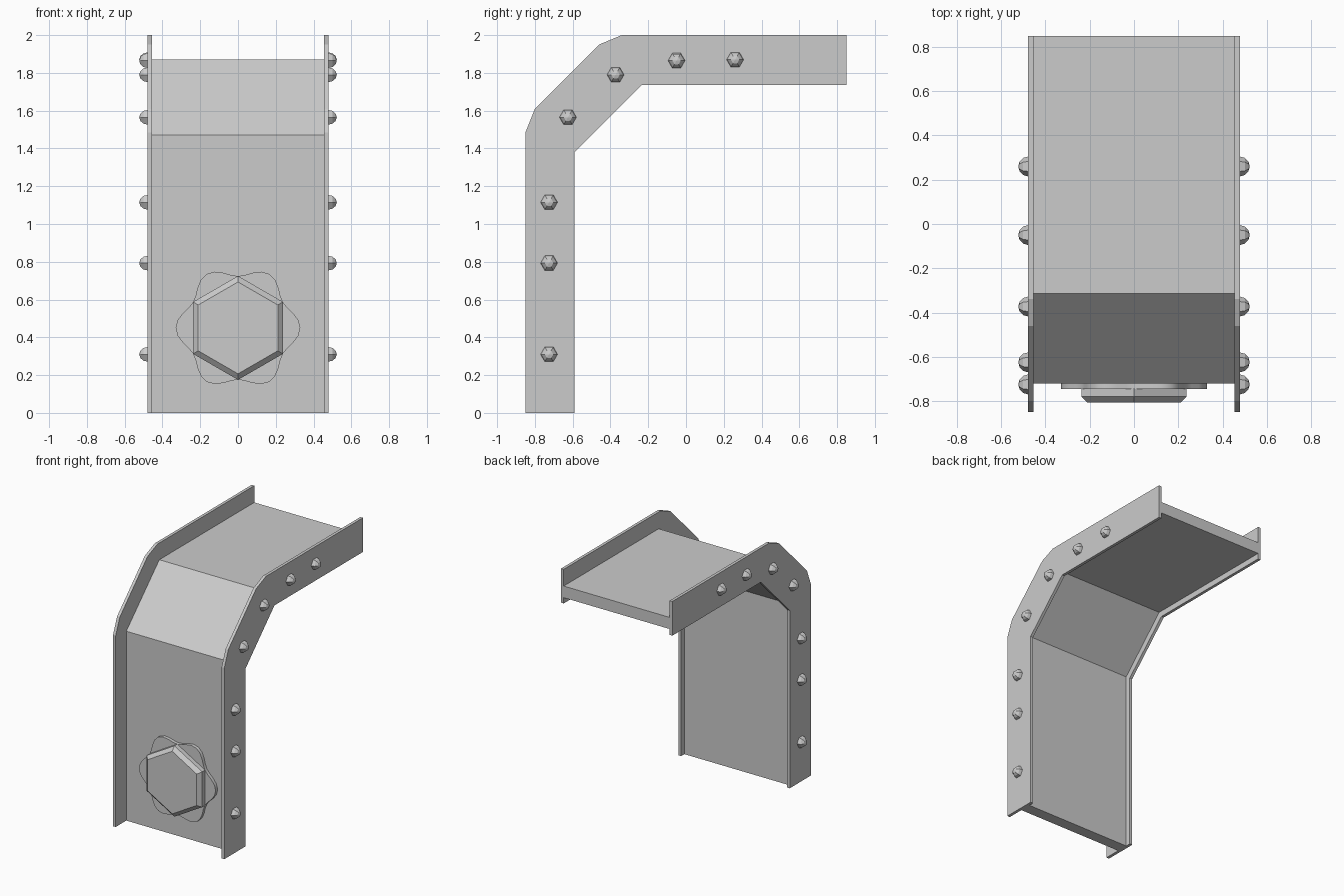
import bpy, bmesh
from math import cos, sin, pi, radians
from mathutils import Matrix

cube = bpy.data.objects.get("Cube")
if cube:
    bpy.data.objects.remove(cube)

GREY = (0.6, 0.6, 0.6, 1)
steel = bpy.data.materials.new("grey_steel")
steel.use_nodes = True
steel.diffuse_color = GREY
steel.node_tree.nodes["Principled BSDF"].inputs["Base Color"].default_value = GREY


def finish(name, bm):
    bmesh.ops.recalc_face_normals(bm, faces=bm.faces)
    mesh = bpy.data.meshes.new(name)
    bm.to_mesh(mesh)
    bm.free()
    mesh.materials.append(steel)
    obj = bpy.data.objects.new(name, mesh)
    bpy.context.collection.objects.link(obj)
    return obj


def loft(name, rings):
    """Solid through matching rings of points, capped at both ends."""
    bm = bmesh.new()
    loops = [[bm.verts.new(p) for p in ring] for ring in rings]
    for a, b in zip(loops, loops[1:]):
        for i in range(len(a)):
            j = (i + 1) % len(a)
            bm.faces.new((a[i], a[j], b[j], b[i]))
    bm.faces.new(loops[0])
    bm.faces.new(loops[-1])
    return finish(name, bm)


def side_plate(name, profile, x0, x1):
    return loft(name, [[(x, y, z) for y, z in profile] for x in (x0, x1)])


# Bent beam: web between two side flanges
web = [(-0.72, 0), (-0.72, 1.47), (-0.315, 1.87), (0.85, 1.87),
       (0.85, 1.78), (-0.26, 1.78), (-0.63, 1.407), (-0.63, 0)]
flange = [(-0.85, 0), (-0.85, 1.485), (-0.80, 1.61), (-0.46, 1.95), (-0.34, 2),
          (0.85, 2), (0.85, 1.735), (-0.235, 1.735), (-0.59, 1.38), (-0.59, 0)]
side_plate("web", web, -0.455, 0.455)
rivets = [(-0.725, 0.31), (-0.725, 0.793), (-0.725, 1.115), (-0.625, 1.565),
          (-0.373, 1.79), (-0.05, 1.865), (0.26, 1.87)]

for side, s in (("left", 1), ("right", -1)):
    side_plate(side + "_flange", flange, s * 0.455, s * 0.478)
    # Six-sided domed rivets on the outer face
    bm = bmesh.new()
    for y, z in rivets:
        place = Matrix.Translation((s * 0.478, y, z)) @ Matrix.Rotation(s * pi / 2, 4, "Y")
        bmesh.ops.create_uvsphere(bm, u_segments=6, v_segments=6, radius=0.045, matrix=place)
    inner = [v for v in bm.verts if abs(v.co.x) < 0.477]
    bmesh.ops.delete(bm, geom=inner, context="VERTS")
    finish(side + "_rivets", bm)


# Large bolt: wavy washer and chamfered hex head
def ring(radius, y, count):
    angles = [2 * pi * i / count + pi / 2 for i in range(count)]
    return [(radius(a) * cos(a), y, 0.45 + radius(a) * sin(a)) for a in angles]


def wavy(a):
    return 0.302 + 0.028 * cos(6 * a)


washer = loft("bolt_washer", [ring(wavy, y, 48) for y in (-0.715, -0.745)])
loft("bolt_head", [ring(lambda a, r=r: r, y, 6)
                   for r, y in ((0.275, -0.74), (0.275, -0.78), (0.243, -0.807))])

# Smooth the washer rim only
bpy.ops.object.select_all(action="DESELECT")
washer.select_set(True)
bpy.context.view_layer.objects.active = washer
bpy.ops.object.shade_smooth_by_angle(angle=radians(30))
